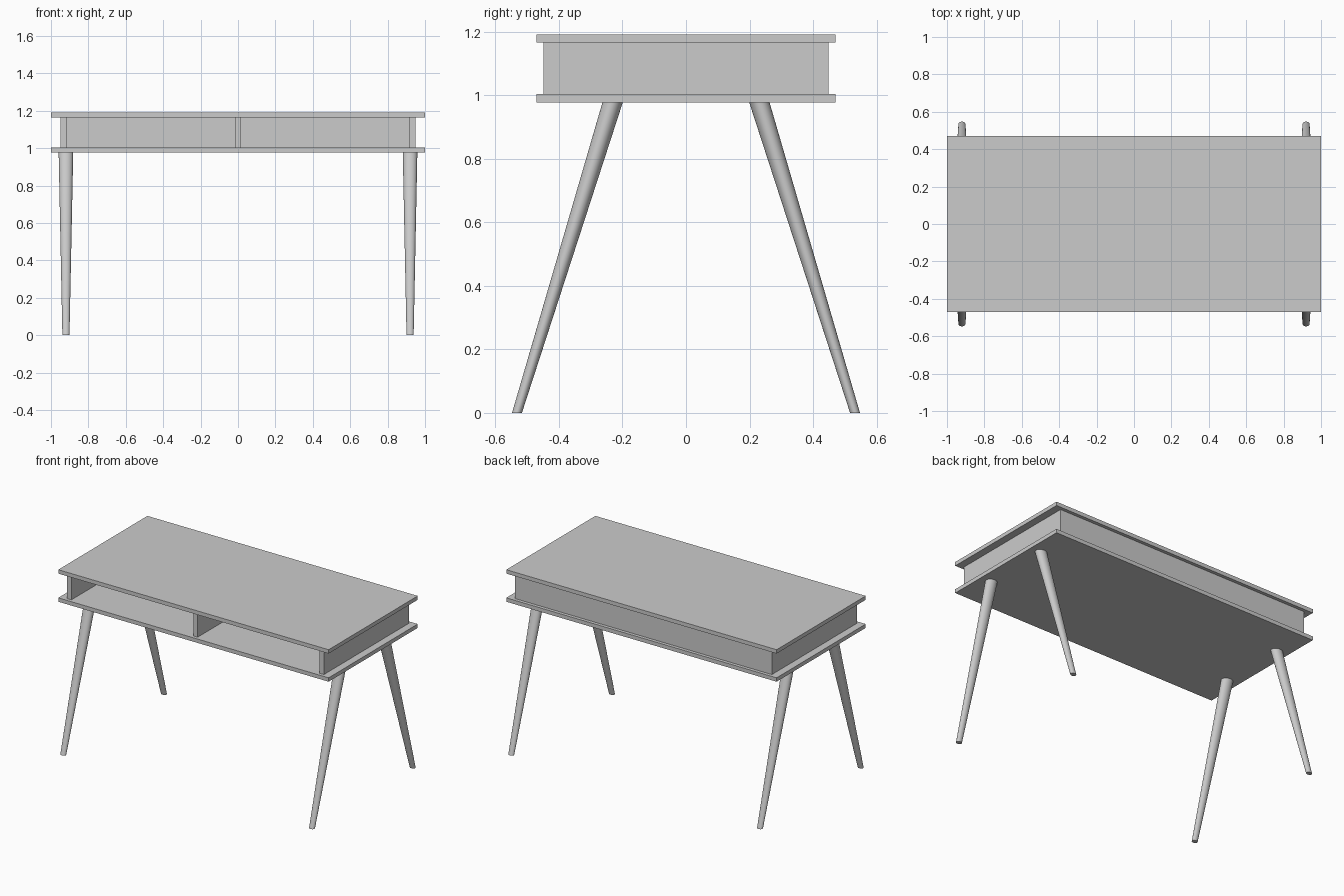
import bpy
import bmesh
from mathutils import Matrix

cube = bpy.data.objects.get("Cube")
if cube:
    bpy.data.objects.remove(cube, do_unlink=True)

# One plain finish for the whole desk
GREY = (0.6, 0.6, 0.6, 1)
grey = bpy.data.materials.new("light_grey")
grey.use_nodes = True
grey.diffuse_color = GREY
shader = next(n for n in grey.node_tree.nodes if n.type == "BSDF_PRINCIPLED")
shader.inputs["Base Color"].default_value = GREY


def add_object(name, bm):
    mesh = bpy.data.meshes.new(name)
    bmesh.ops.recalc_face_normals(bm, faces=bm.faces)
    bm.to_mesh(mesh)
    bm.free()
    mesh.materials.append(grey)
    obj = bpy.data.objects.new(name, mesh)
    bpy.context.collection.objects.link(obj)
    return obj


def box(name, x, y, z):
    """Box spanning the (low, high) range on each axis."""
    bm = bmesh.new()
    spans = (x, y, z)
    centre = [(a + b) / 2 for a, b in spans]
    size = [b - a for a, b in spans]
    matrix = Matrix.Translation(centre) @ Matrix.Diagonal((*size, 1))
    bmesh.ops.create_cube(bm, size=1, matrix=matrix)
    return add_object(name, bm)


HALF_DEPTH = 0.471
SHELF_BOTTOM, SHELF_TOP = 0.977, 1.003
TOP_BOTTOM, TOP_TOP = 1.165, 1.191
PANEL_Y = 0.449
BACK_Y = PANEL_Y - 0.005
PANEL = 0.032
between = (SHELF_TOP, TOP_BOTTOM)

# Desk top and lower shelf
for name, z in (("desk_top", (TOP_BOTTOM, TOP_TOP)),
                ("lower_shelf", (SHELF_BOTTOM, SHELF_TOP))):
    box(name, (-1, 1), (-HALF_DEPTH, HALF_DEPTH), z)

# Uprights and thin back panel
for name, x in (("right_side_panel", -0.934), ("centre_divider", 0),
                ("left_side_panel", 0.934)):
    box(name, (x - PANEL / 2, x + PANEL / 2), (-PANEL_Y, BACK_Y), between)
box("back_panel", (-0.95, 0.95), (BACK_Y, PANEL_Y), between)


def leg(name, side, end):
    """Tapered leg leaning outward, with level foot and top."""
    bm = bmesh.new()
    bmesh.ops.create_cone(bm, cap_ends=True, segments=32, radius1=0.019,
                          radius2=0.039, depth=SHELF_BOTTOM)
    foot_y, top_y = 0.532, 0.231
    for v in bm.verts:
        height = v.co.z / SHELF_BOTTOM + 0.5
        v.co.x += side * 0.92
        v.co.y = v.co.y * 0.82 + end * (foot_y + (top_y - foot_y) * height)
        v.co.z += SHELF_BOTTOM / 2
    obj = add_object(name, bm)
    for face in obj.data.polygons:
        face.use_smooth = len(face.vertices) == 4


# Four splayed legs
for side, side_name in ((-1, "right"), (1, "left")):
    for end, end_name in ((-1, "front"), (1, "back")):
        leg(f"{end_name}_{side_name}_leg", side, end)
